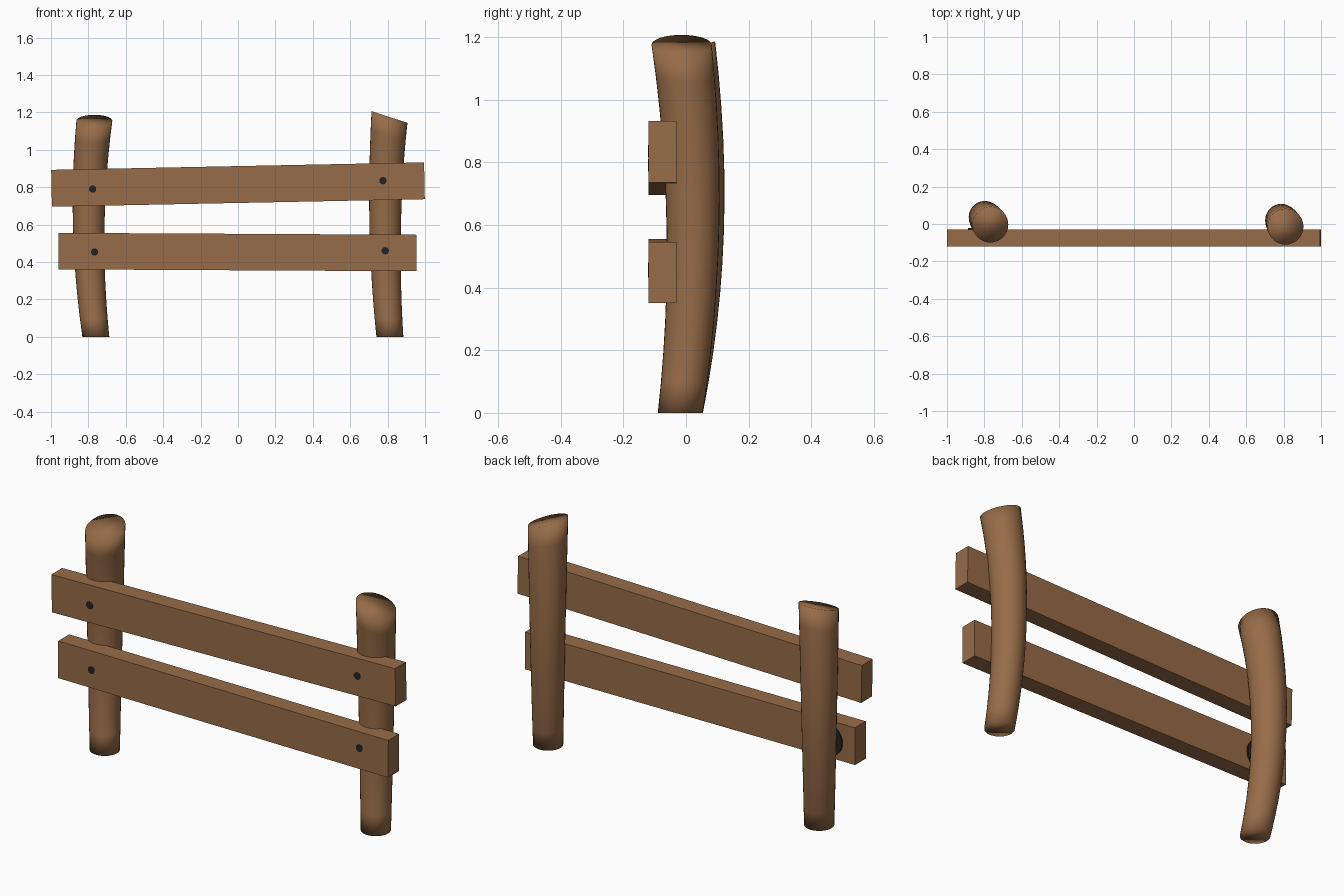
import bpy, bmesh, math
from mathutils import Matrix, Vector

if "Cube" in bpy.data.objects:
    bpy.data.objects.remove(bpy.data.objects["Cube"])


def material(name, rgb):
    m = bpy.data.materials.new(name)
    m.diffuse_color = (*rgb, 1)
    m.use_nodes = True
    m.node_tree.nodes["Principled BSDF"].inputs["Base Color"].default_value = m.diffuse_color
    return m


WOOD = material("brown_wood", (0.31, 0.15, 0.065))
IRON = material("dark_iron", (0.015, 0.016, 0.018))


def finish(name, bm, mat, smooth=False):
    bmesh.ops.recalc_face_normals(bm, faces=bm.faces[:])
    for f in bm.faces:
        f.smooth = smooth
    me = bpy.data.meshes.new(name)
    bm.to_mesh(me)
    bm.free()
    me.materials.append(mat)
    ob = bpy.data.objects.new(name, me)
    bpy.context.collection.objects.link(ob)
    return ob


# Bowed, tapered log with a slanted top cut; path = bottom, middle, top centres
def post(name, bottom, middle, top, slope, sides=32, rings=12):
    a, m, c = Vector(bottom), Vector(middle), Vector(top)
    bm = bmesh.new()
    loops = []
    for i in range(rings + 1):
        t = i / rings
        p = (a * (2 * (t - 0.5) * (t - 1)) + m * (4 * t * (1 - t))
             + c * (2 * t * (t - 0.5)))
        r = 0.072 + 0.024 * t
        loop = []
        for k in range(sides):
            ang = 2 * math.pi * k / sides
            dx, dy = r * math.cos(ang), r * math.sin(ang)
            tilt = (dx * slope[0] + dy * slope[1]) * t ** 4
            loop.append(bm.verts.new((p.x + dx, p.y + dy, p.z + tilt)))
        loops.append(loop)
    for lo, hi in zip(loops, loops[1:]):
        for k in range(sides):
            n = (k + 1) % sides
            bm.faces.new((lo[k], lo[n], hi[n], hi[k]))
    bm.faces.new(loops[0][::-1])
    bm.faces.new(loops[-1])
    return finish(name, bm, WOOD, True)


# Plank with a slight tilt
def rail(name, x, z, length, height, degrees):
    bm = bmesh.new()
    bmesh.ops.create_cube(bm, size=1, matrix=(
        Matrix.Translation((x, -0.075, z))
        @ Matrix.Rotation(math.radians(-degrees), 4, 'Y')
        @ Matrix.Diagonal((length, 0.09, height, 1))))
    return finish(name, bm, WOOD)


# Round iron disc facing front
def disc(name, x, z, radius, y0, y1, sides):
    bm = bmesh.new()
    bmesh.ops.create_cone(
        bm, cap_ends=True, segments=sides, radius1=radius, radius2=radius,
        depth=y1 - y0, matrix=Matrix.Translation((x, (y0 + y1) / 2, z))
        @ Matrix.Rotation(math.pi / 2, 4, 'X'))
    return finish(name, bm, IRON)


post("left_post", (-0.76, -0.018, 0), (-0.798, 0.037, 0.577),
     (-0.768, -0.003, 1.155), (0, 0.33))
post("right_post", (0.812, -0.018, 0), (0.787, 0.022, 0.587),
     (0.81, -0.014, 1.175), (-0.33, 0))
rail("upper_rail", 0, 0.814, 1.994, 0.197, 1.15)
rail("lower_rail", -0.002, 0.453, 1.914, 0.195, -0.3)

# Nail heads on the front of the rails
for i, (x, z) in enumerate([(-0.777, 0.79), (0.775, 0.835),
                            (-0.767, 0.453), (0.787, 0.46)]):
    disc(f"nail_head_{i + 1}", x, z, 0.02, -0.121, -0.11, 10)

# Iron backing washer between the left post and the lower rail
disc("lower_washer", -0.803, 0.455, 0.085, -0.05, -0.022, 24)
